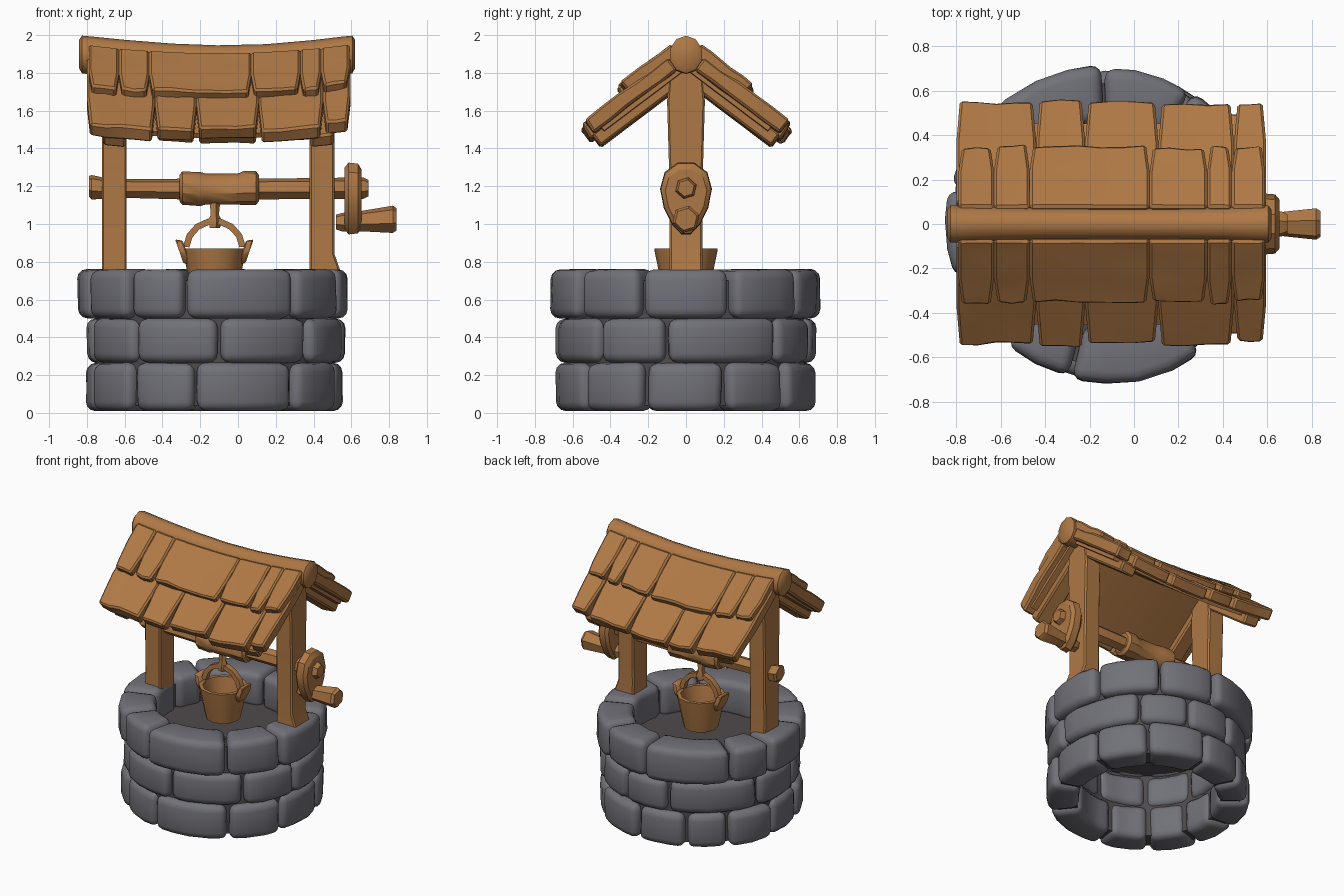
import bpy, math, random
from mathutils import Vector as V

random.seed(4)
if "Cube" in bpy.data.objects:
    bpy.data.objects.remove(bpy.data.objects["Cube"])


def material(name, rgb):
    m = bpy.data.materials.new(name)
    m.use_nodes = True
    m.diffuse_color = (*rgb, 1)
    bsdf = m.node_tree.nodes["Principled BSDF"]
    bsdf.inputs["Base Color"].default_value = (*rgb, 1)
    bsdf.inputs["Roughness"].default_value = 0.9
    return m


WOOD = material("warm wood", (0.43, 0.19, 0.06))
STONE = material("grey stone", (0.165, 0.165, 0.19))
MORTAR = material("dark mortar", (0.08, 0.07, 0.075))
CX = -0.125                      # axis of the well


def rnd(a):
    return random.uniform(-a, a)


def make(name, verts, faces, mat, bevel=0, seg=1, smooth=35):
    """Mesh object with outward faces, optional bevel and smooth shading."""
    me = bpy.data.meshes.new(name)
    me.from_pydata([tuple(v) for v in verts], [], faces)
    me.materials.append(mat)
    ob = bpy.data.objects.new(name, me)
    bpy.context.collection.objects.link(ob)
    bpy.ops.object.select_all(action='DESELECT')
    ob.select_set(True)
    bpy.context.view_layer.objects.active = ob
    bpy.ops.object.mode_set(mode='EDIT')
    bpy.ops.mesh.select_all(action='SELECT')
    bpy.ops.mesh.normals_make_consistent(inside=False)
    bpy.ops.object.mode_set(mode='OBJECT')
    if bevel:
        b = ob.modifiers.new("soft edges", 'BEVEL')
        b.width, b.segments, b.limit_method = bevel, seg, 'ANGLE'
        b.angle_limit = math.radians(40)
        bpy.ops.object.modifier_apply(modifier=b.name)
    if smooth:
        bpy.ops.object.shade_smooth_by_angle(angle=math.radians(smooth))
    return ob


def solid(name, f, nu, nv, mat, **kw):
    """Closed slab: f(u, v, w) gives a point, u and v in 0..1, w is 0 or 1."""
    idx = lambda i, j, w: (w * (nv + 1) + j) * (nu + 1) + i
    verts = [f(i / nu, j / nv, w) for w in (0, 1) for j in range(nv + 1) for i in range(nu + 1)]
    faces = [[idx(i, j, w), idx(i + 1, j, w), idx(i + 1, j + 1, w), idx(i, j + 1, w)]
             for w in (0, 1) for i in range(nu) for j in range(nv)]
    faces += [[idx(i, j, 0), idx(i + 1, j, 0), idx(i + 1, j, 1), idx(i, j, 1)]
              for i in range(nu) for j in (0, nv)]
    faces += [[idx(i, j, 0), idx(i, j + 1, 0), idx(i, j + 1, 1), idx(i, j, 1)]
              for j in range(nv) for i in (0, nu)]
    return make(name, verts, faces, mat, **kw)


def ring(c, a, b, n, phase=0.0):
    """Polygon around c spanned by the half axes a and b."""
    return [V(c) + V(a) * math.cos(t) + V(b) * math.sin(t)
            for t in (phase + math.tau * k / n for k in range(n))]


def loft(name, rings, mat=WOOD, closed=False, **kw):
    n, m = len(rings[0]), len(rings)
    faces = [[r * n + k, r * n + (k + 1) % n, (r + 1) % m * n + (k + 1) % n, (r + 1) % m * n + k]
             for r in range(m if closed else m - 1) for k in range(n)]
    if not closed:
        faces += [list(range(n)), list(range((m - 1) * n, m * n))]
    return make(name, [p for r in rings for p in r], faces, mat, **kw)


def bar(name, stations, n=6, phase=0.3, **kw):
    """Bar along x from (x, z, radius) stations."""
    return loft(name, [ring((x, 0, z), (0, r, 0), (0, 0, r), n, phase) for x, z, r in stations], **kw)


def lathe(name, profile, n, mat, **kw):
    """Hollow body around the well axis from a closed (radius, z) profile."""
    return loft(name, [ring((CX, 0, z), (r, 0, 0), (0, r, 0), n) for r, z in profile],
                mat, closed=True, **kw)


# Stone courses: bottom, top, inner radius, outer radius, seam angles
COURSES = [
    (0.01, 0.265, 0.475, 0.69, [-130, -99, -52, -19, 18, 50, 85, 116, 141, 171, 200]),
    (0.265, 0.50, 0.475, 0.685, [-128, -88, -43, -9, 45, 75, 105, 161, 195]),
    (0.50, 0.76, 0.46, 0.715, [-130, -103, -53, -20, 20, 57, 91, 142, 167, 200]),
]
for row, (z0, z1, r0, r1, seams) in enumerate(COURSES):
    for k, a in enumerate(seams):
        b = seams[k + 1] if k + 1 < len(seams) else seams[0] + 360
        dr, tilt = rnd(0.012), rnd(0.008)

        def stone(u, v, w):
            ang = math.radians(a + 0.7 + (b - a - 1.4) * u + rnd(0.5))
            r = (r0, r1 + dr)[w] + rnd(0.006)
            z = z0 + (z1 - z0) * v + tilt * (u - 0.5) * v
            return V((CX + r * math.cos(ang), r * math.sin(ang), z))
        solid(f"stone_{row}_{k}", stone, max(2, round((b - a) / 12)), 1, STONE,
              bevel=0.05, seg=3, smooth=60)

# Mortar core and the dark surface inside the well
lathe("mortar_core", [(0.635, 0.04), (0.635, 0.70), (0.50, 0.70), (0.50, 0.04)], 32, MORTAR)
loft("well_floor", [ring((CX, 0, z), (0.51, 0, 0), (0, 0.51, 0), 32) for z in (0.51, 0.53)], MORTAR)

# Posts, the right one with a flared foot
for name, x, flare in (("left_side_post", 0.445, 0.04), ("right_side_post", -0.655, 0.0)):
    stations = ((0.6, 0.09, flare), (0.76, 0.088, flare * 0.7), (0.84, 0.086, 0),
                (1.3, 0.09, 0), (1.65, 0.1, 0), (1.88, 0.08, 0))
    loft(name, [[V((x + sx * 0.066 + (fl if sx > 0 else 0), sy * hy, z))
                 for sx, sy in ((-1, -1), (1, -1), (1, 1), (-1, 1))]
                for z, hy, fl in stations], bevel=0.01)

# Roof, laid out by distance down the slope
COS, SIN = math.cos(math.radians(37)), math.sin(math.radians(37))


def sag(x):
    return 0.045 * ((x + 0.11) / 0.7) ** 2 - 0.03


def on_roof(side, x, s, h):
    return V((x, side * (0.05 + s * COS + h * SIN), 1.905 - s * SIN + h * COS + sag(x)))


LOWER = [-0.80, -0.44, -0.22, 0.11, 0.45, 0.595]
UPPER = [-0.79, -0.63, -0.47, 0.07, 0.33, 0.44, 0.59]
ROWS = [("lower", LOWER, 0.06, 0.62, -0.085, 0.0), ("upper", UPPER, 0.0, 0.355, -0.03, 0.045)]
for side, label in ((-1, "front"), (1, "back")):
    for row, seams, s0, s1, h0, h1 in ROWS:
        for k, (a, b) in enumerate(zip(seams, seams[1:])):
            end, lift = s1 + rnd(0.018), rnd(0.008)

            def shingle(u, v, w):
                notch = 0.016 * max(0, v - 0.6) / 0.4
                x = a + notch + (b - a - 2 * notch) * u
                s = s0 + (end - s0) * v + (rnd(0.01) if v == 1 else 0)
                h = (h0, h1)[w] + lift * v + (rnd(0.005) if 0 < v < 1 else 0)
                return on_roof(side, x, s, h)
            solid(f"{label}_{row}_shingle_{k}", shingle, max(2, round((b - a) / 0.1)), 5, WOOD,
                  bevel=0.012, smooth=30)
    # Board under the shingles and a rafter at each post
    solid(f"{label}_under_board",
          lambda u, v, w: on_roof(side, -0.76 + 1.31 * u, 0.02 + 0.54 * v, -0.105 + 0.03 * w), 6, 1, WOOD)
    for x in (-0.655, 0.445):
        solid(f"{label}_rafter",
              lambda u, v, w: on_roof(side, x - 0.06 + 0.12 * u, 0.02 + 0.6 * v, -0.155 + 0.08 * w),
              1, 1, WOOD, bevel=0.012)

# Ridge log
spine = [(-0.842, 1.9, 0.075), (-0.825, 1.897, 0.1), (-0.78, 1.893, 0.1), (-0.6, 1.885, 0.09),
         (-0.35, 1.87, 0.085), (-0.11, 1.862, 0.084), (0.15, 1.867, 0.085),
         (0.4, 1.885, 0.089), (0.56, 1.893, 0.1), (0.605, 1.897, 0.1), (0.62, 1.9, 0.075)]
loft("ridge_log", [ring((x, 0, z), (0, r * 0.88, 0), (0, 0, r), 10, math.pi / 10)
                   for x, z, r in spine], smooth=45)

# Axle, rope roll, crank and handle
bar("axle", [(-0.79, 1.2, 0.055), (-0.775, 1.195, 0.066), (-0.725, 1.19, 0.06), (-0.7, 1.19, 0.05),
             (-0.3, 1.185, 0.056), (0.1, 1.185, 0.056), (0.665, 1.19, 0.058), (0.69, 1.19, 0.045)])
bar("rope_roll", [(-0.31, 1.19, 0.07), (-0.295, 1.19, 0.088), (-0.2, 1.185, 0.09), (-0.17, 1.185, 0.082),
                  (0.0, 1.185, 0.082), (0.03, 1.19, 0.09), (0.095, 1.19, 0.09), (0.11, 1.19, 0.07)], n=10)


def crank_outline(x, k):
    return [V((x, 0.132 * k * math.cos(t) * (1 + 0.3 * math.sin(t)), 1.135 + 0.197 * k * math.sin(t)))
            for t in (math.tau * (i + 0.5) / 12 for i in range(12))]


loft("crank_plate", [crank_outline(x, k) for x, k in
                     ((0.565, 0.86), (0.585, 1), (0.635, 0.97), (0.655, 0.8))], smooth=30)
bar("crank_handle", [(0.52, 1.01, 0.04), (0.55, 1.01, 0.05), (0.65, 1.015, 0.055),
                     (0.82, 1.025, 0.074), (0.84, 1.025, 0.06)])

# Bucket with ears, arched handle and hanger
lathe("bucket", [(0.12, 0.63), (0.165, 0.85), (0.168, 0.87), (0.14, 0.87), (0.105, 0.67),
                 (0.02, 0.67), (0.02, 0.63)], 12, WOOD)
loft("bucket_bottom", [ring((CX, 0, z), (0.1, 0, 0), (0, 0.1, 0), 12) for z in (0.635, 0.668)])
for s in (-1, 1):
    loft("bucket_ear", [[V((CX + s * (x + dx), y * wide, z + 0.15 * dx))
                         for dx, y in ((-0.02, -1), (0.02, -1), (0.02, 1), (-0.02, 1))]
                        for x, z, wide in ((0.145, 0.79, 0.035), (0.165, 0.85, 0.065),
                                           (0.188, 0.915, 0.05))], bevel=0.006)
arch = []
for k in range(8):
    t = math.radians(5 + 170 * k / 7)
    d = V((math.cos(t), 0, math.sin(t)))
    arch.append(ring(V((CX, 0, 0.865)) + d * 0.15, d * 0.024, (0, 0.03, 0), 4, math.pi / 4))
loft("bucket_handle", arch)
loft("hanger", [ring((CX, 0, z), (r, 0, 0), (0, r, 0), 5)
                for z, r in ((0.98, 0.03), (1.02, 0.038), (1.05, 0.024), (1.13, 0.032))])
